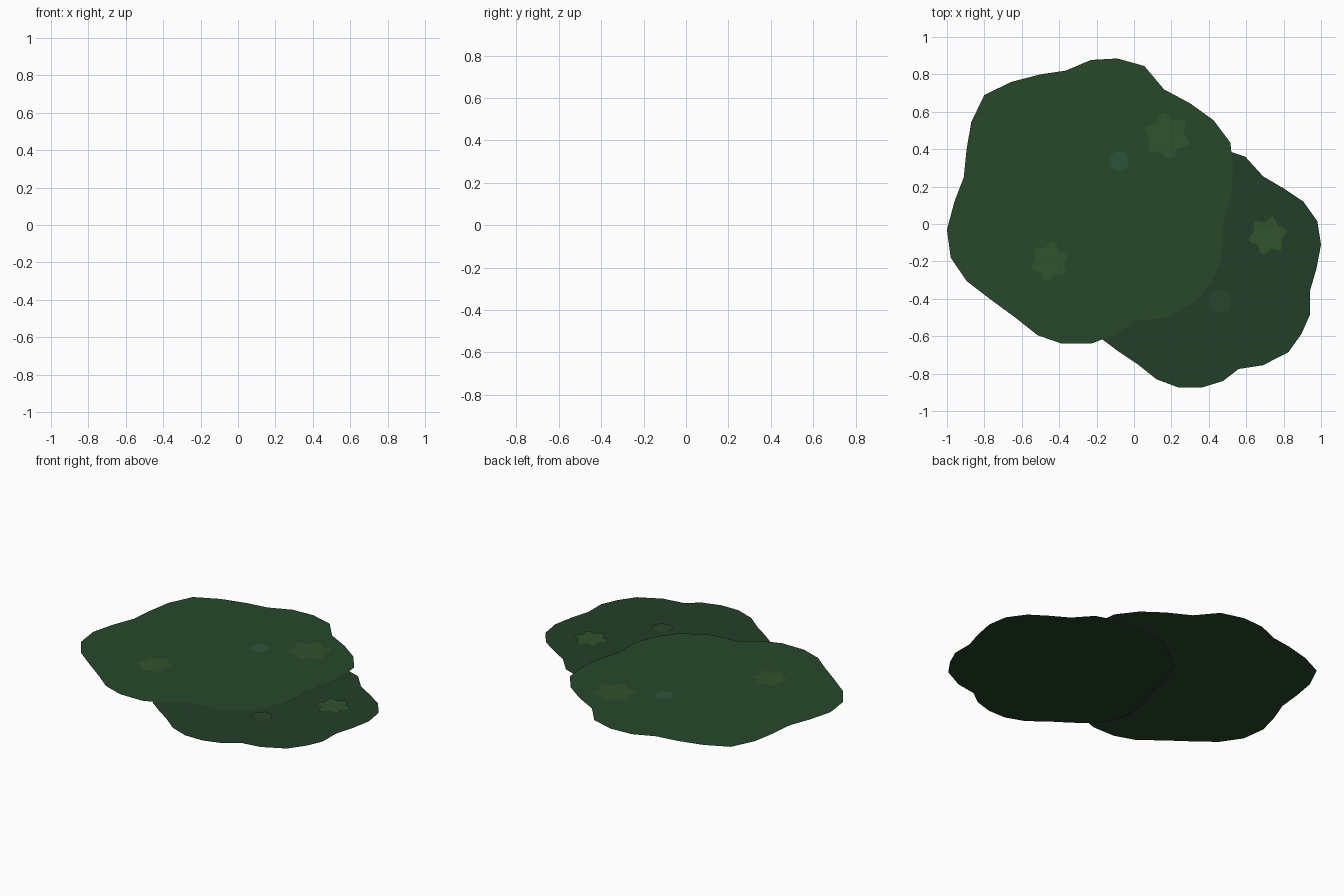
import bpy
import math


def flat_part(name, points, z, color):
    """One flat, upward-facing sheet from a counter-clockwise outline."""
    mesh = bpy.data.meshes.new(name)
    mesh.from_pydata([(x, y, z) for x, y in points], [], [list(range(len(points)))])
    obj = bpy.data.objects.new(name, mesh)
    bpy.context.collection.objects.link(obj)
    mat = bpy.data.materials.new(name + "_color")
    mat.diffuse_color = (*color, 1)
    mesh.materials.append(mat)


def ring(cx, cy, r, sides, lobe=0.0, lobes=6, turn=0.0):
    """Regular outline, with optional wavy lobes."""
    pts = []
    for i in range(sides):
        a = 2 * math.pi * i / sides
        rr = r * (1 + lobe * math.cos(lobes * a))
        pts.append((cx + rr * math.cos(a + turn), cy + rr * math.sin(a + turn)))
    return pts


# Outlines of the two overlapping patches, clockwise
upper = [(-1, -.03), (-.96, .12), (-.91, .25), (-.895, .4), (-.87, .545), (-.8, .69),
         (-.655, .76), (-.5, .8), (-.365, .82), (-.23, .877), (-.09, .885), (.055, .845),
         (.16, .72), (.3, .645), (.425, .555), (.515, .435), (.53, .3), (.52, .17),
         (.475, 0), (.47, -.18), (.415, -.31), (.33, -.415), (.17, -.5), (0, -.52),
         (-.1, -.59), (-.23, -.64), (-.385, -.64), (-.515, -.595), (-.635, -.5),
         (-.765, -.405), (-.895, -.305), (-.98, -.18)]
lower = [(.31, .415), (.52, .385), (.595, .36), (.69, .255), (.8, .19), (.905, .12),
         (.98, .015), (1, -.11), (.975, -.24), (.94, -.36), (.94, -.487), (.895, -.588),
         (.826, -.685), (.69, -.755), (.56, -.775), (.475, -.84), (.36, -.875),
         (.24, -.875), (.12, -.83), (.02, -.75), (-.085, -.68), (-.165, -.62),
         (-.257, -.52), (-.285, -.41), (-.285, -.28), (-.225, -.14), (-.195, .02),
         (-.13, .208), (.01, .317), (.107, .385)]
flat_part("lower_patch", lower[::-1], 0.0, (.0168, .0497, .0212))
flat_part("upper_patch", upper[::-1], 0.006, (.0203, .0648, .0232))

# Wavy tufts
tuft = (.031, .084, .026)
for name, x, y, r, z, turn in (("tuft_back", .175, .47, .107, .009, 1.74),
                               ("tuft_left", -.45, -.2, .09, .009, 1.4),
                               ("tuft_right", .715, -.062, .088, .005, 1.3)):
    flat_part(name, ring(x, y, r, 36, .17, 6, turn), z, tuft)

# Small pebbles
flat_part("pebble_upper", ring(-.08, .335, .055, 7, turn=.25), .009, (.027, .084, .045))
flat_part("pebble_lower", ring(.46, -.415, .065, 7, turn=.1), .005, (.023, .058, .025))
